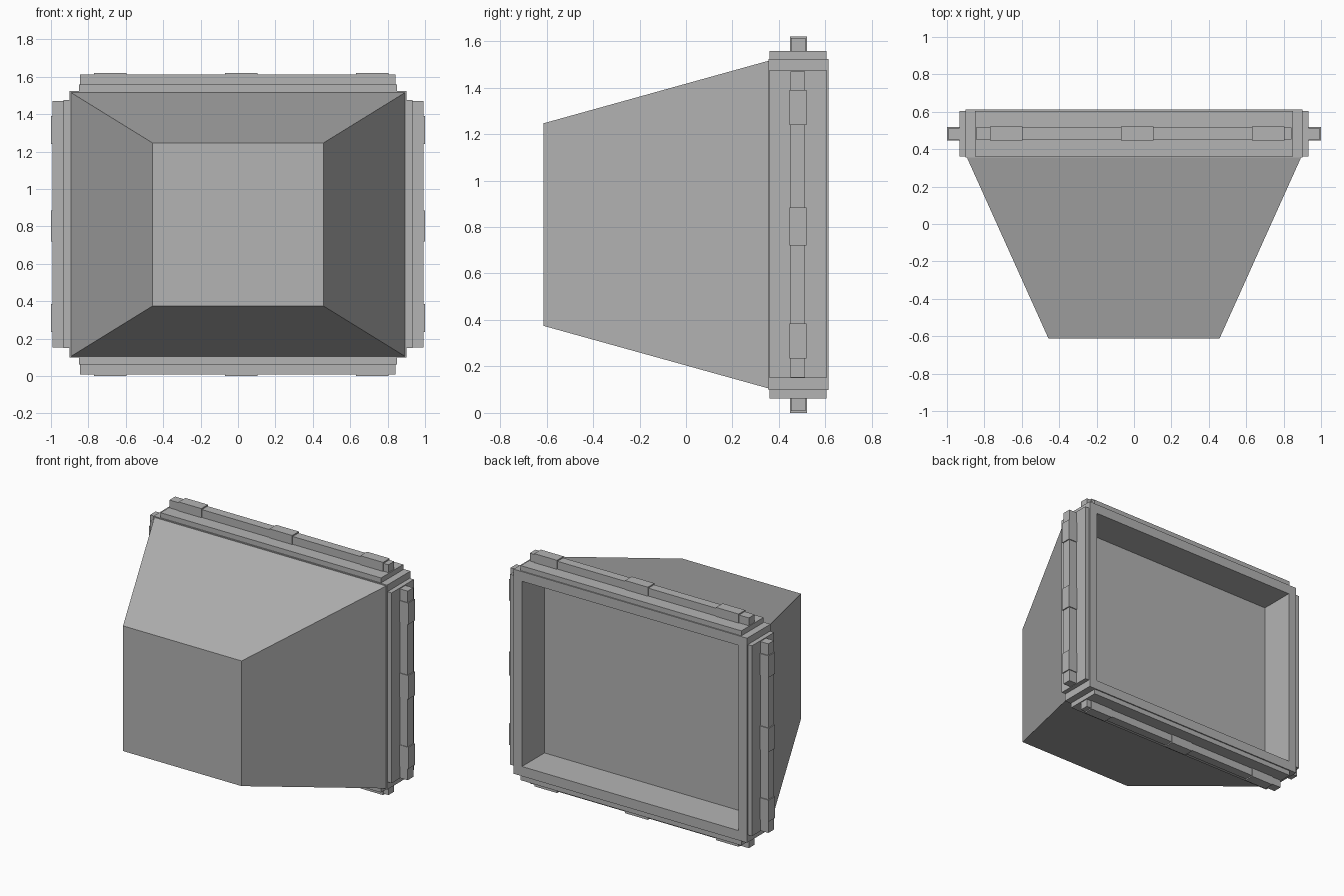
import bpy, bmesh

if "Cube" in bpy.data.objects:
    bpy.data.objects.remove(bpy.data.objects["Cube"])

CZ = 0.8105  # height of the housing centre

# Dark grey shared by every part
grey = bpy.data.materials.new("dark_grey")
grey.diffuse_color = (0.455, 0.455, 0.455, 1)
grey.use_nodes = True
grey.node_tree.nodes["Principled BSDF"].inputs["Base Color"].default_value = grey.diffuse_color


def finish(bm, name):
    bmesh.ops.recalc_face_normals(bm, faces=bm.faces)
    me = bpy.data.meshes.new(name)
    bm.to_mesh(me)
    bm.free()
    me.materials.append(grey)
    ob = bpy.data.objects.new(name, me)
    bpy.context.collection.objects.link(ob)
    return ob


def box(name, x0, x1, y0, y1, z0, z1):
    bm = bmesh.new()
    bmesh.ops.create_cube(bm, size=1)
    for v in bm.verts:
        v.co.x = x1 if v.co.x > 0 else x0
        v.co.y = y1 if v.co.y > 0 else y0
        v.co.z = z1 if v.co.z > 0 else z0
    return finish(bm, name)


# Housing: rectangular sections (y, half width, half height) lofted front to back,
# then turned inwards to form the recessed rear opening
sections = [(-0.613, 0.457, 0.436), (0.355, 0.893, 0.705), (0.355, 0.90, 0.7125),
            (0.613, 0.90, 0.7125), (0.613, 0.835, 0.645), (0.365, 0.835, 0.645)]
bm = bmesh.new()
loops = [[bm.verts.new((sx * w, y, CZ + sz * h))
          for sx, sz in ((-1, -1), (1, -1), (1, 1), (-1, 1))]
         for y, w, h in sections]
for a, b in zip(loops, loops[1:]):
    for i in range(4):
        j = (i + 1) % 4
        bm.faces.new((a[i], a[j], b[j], b[i]))
bm.faces.new(loops[0])
bm.faces.new(loops[-1])
finish(bm, "housing")

# Horizontal pads along x, and vertical pads along z
X_PADS = ((-0.77, -0.595), (-0.07, 0.105), (0.63, 0.805))
Z_PADS = ((0.235, 0.385), (0.72, 0.885), (1.24, 1.39))

for s, side in ((1, "top"), (-1, "bottom")):
    def zs(a, b):
        return sorted((CZ + s * a, CZ + s * b))
    # Mounting plate, rib and raised pads
    box(side + "_plate", -0.85, 0.85, 0.36, 0.605, *zs(0.70, 0.7475))
    box(side + "_rib", -0.845, 0.843, 0.452, 0.515, *zs(0.74, 0.802))
    for i, (a, b) in enumerate(X_PADS):
        box(f"{side}_pad_{i}", a, b, 0.447, 0.52, *zs(0.745, 0.8105))

for s, side in ((1, "right"), (-1, "left")):
    def xs(a, b):
        return sorted((s * a, s * b))
    box(side + "_plate", *xs(0.89, 0.932), 0.36, 0.605, 0.15, 1.476)
    box(side + "_rib", *xs(0.92, 0.993), 0.45, 0.512, 0.153, 1.47)
    for i, (a, b) in enumerate(Z_PADS):
        box(f"{side}_pad_{i}", *xs(0.925, 1.0), 0.446, 0.518, a, b)
